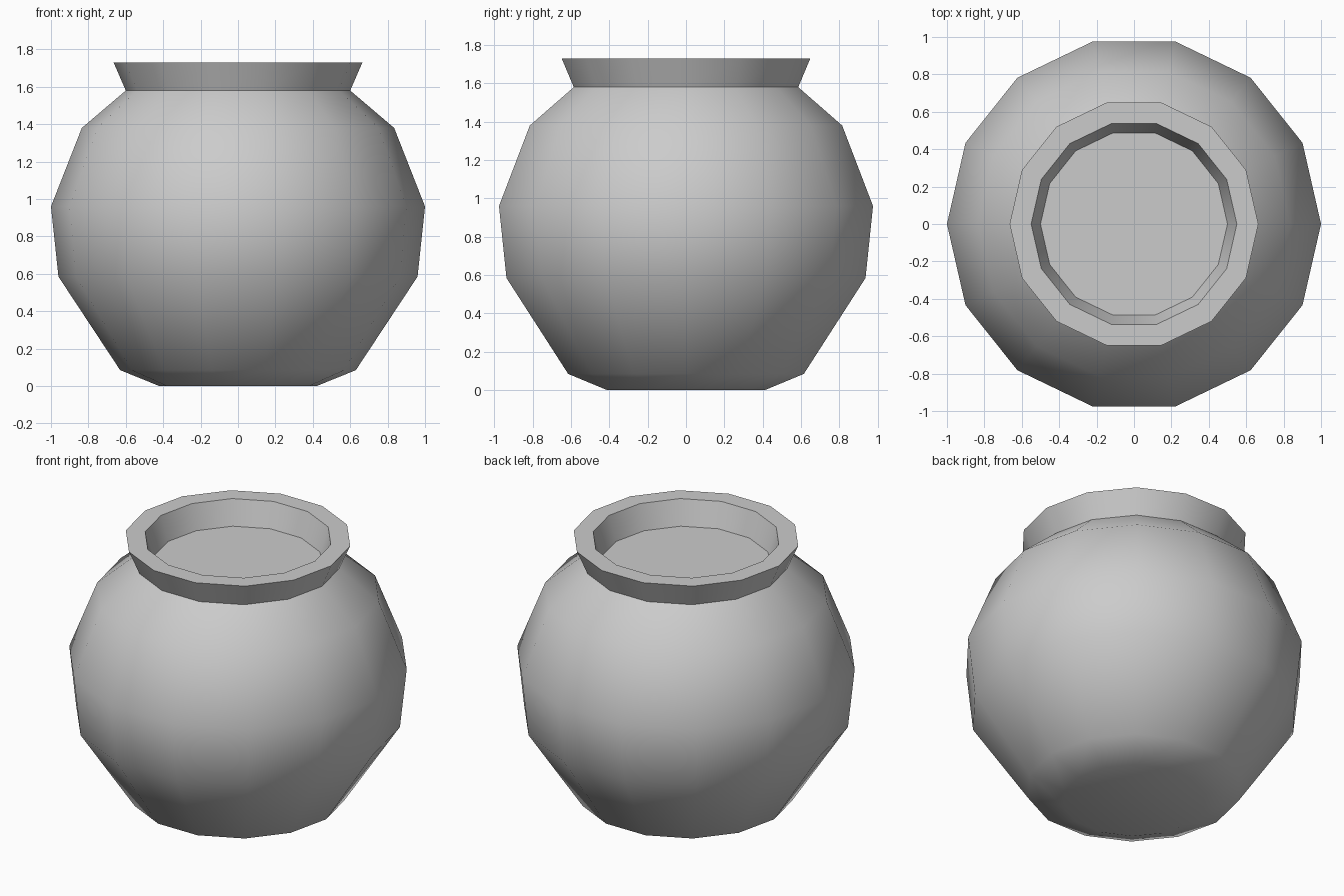
import bpy, bmesh, math

cube = bpy.data.objects.get("Cube")
if cube:
    bpy.data.objects.remove(cube, do_unlink=True)

SIDES = 14

# Plain grey clay
clay = bpy.data.materials.new("grey_clay")
clay.use_nodes = True
grey = (0.6, 0.6, 0.6, 1)
clay.diffuse_color = grey
clay.node_tree.nodes["Principled BSDF"].inputs["Base Color"].default_value = grey


def lathe(name, profile):
    """Turn a (radius, height) profile round z and cap both ends."""
    bm = bmesh.new()
    rings = []
    for r, z in profile:
        angles = [2 * math.pi * i / SIDES for i in range(SIDES)]
        rings.append([bm.verts.new((r * math.cos(a), r * math.sin(a), z)) for a in angles])
    for low, high in zip(rings, rings[1:]):
        for i in range(SIDES):
            j = (i + 1) % SIDES
            bm.faces.new((low[i], low[j], high[j], high[i]))
    bm.faces.new(rings[0][::-1])
    bm.faces.new(rings[-1])
    mesh = bpy.data.meshes.new(name)
    bm.to_mesh(mesh)
    bm.free()
    mesh.materials.append(clay)
    obj = bpy.data.objects.new(name, mesh)
    bpy.context.collection.objects.link(obj)
    bpy.ops.object.select_all(action='DESELECT')
    obj.select_set(True)
    bpy.context.view_layer.objects.active = obj
    bpy.ops.object.shade_smooth_by_angle(angle=math.radians(45))
    return obj


# Round belly, flared lip and shallow recessed mouth as one turned shell
lathe("pot", [
    (0.42, 0), (0.63, 0.085), (0.96, 0.585), (1.0, 0.96), (0.835, 1.38),
    (0.6, 1.58),                   # neck
    (0.665, 1.73), (0.55, 1.73),   # lip
    (0.5, 1.575),                  # mouth floor
])
